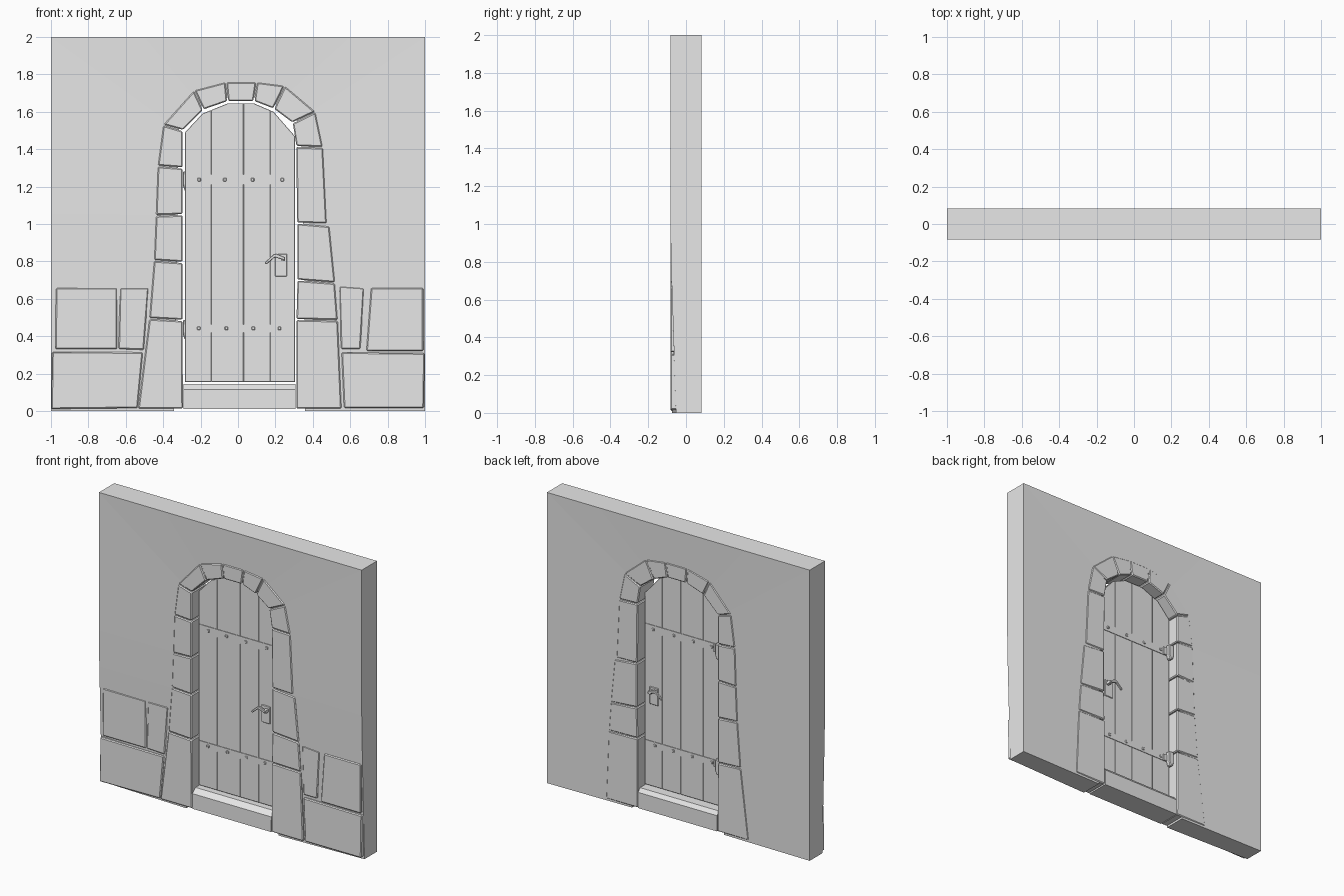
import bpy, bmesh
from mathutils import Vector

cube = bpy.data.objects.get("Cube")
if cube:
    bpy.data.objects.remove(cube, do_unlink=True)

grey = bpy.data.materials.new("plain_grey")
grey.use_nodes = True
COLOUR = (0.8, 0.8, 0.8, 1)
grey.diffuse_color = COLOUR
grey.node_tree.nodes["Principled BSDF"].inputs["Base Color"].default_value = COLOUR


def finish(name, bm, bevel=0):
    bmesh.ops.recalc_face_normals(bm, faces=bm.faces)
    mesh = bpy.data.meshes.new(name)
    bm.to_mesh(mesh)
    bm.free()
    mesh.materials.append(grey)
    ob = bpy.data.objects.new(name, mesh)
    bpy.context.collection.objects.link(ob)
    if bevel:
        mod = ob.modifiers.new("worn_edges", "BEVEL")
        mod.width = bevel
        mod.segments = 1
    return ob


def prism(name, pts, y0, y1, gap=0, bevel=0):
    """Extrude an x-z outline from y0 to y1, pulled in by a joint gap."""
    pts = [Vector(p) for p in pts]
    mid = sum(pts, Vector((0, 0))) / len(pts)
    pts = [p + (mid - p).normalized() * gap for p in pts]
    bm = bmesh.new()
    front = [bm.verts.new((p.x, y0, p.y)) for p in pts]
    back = [bm.verts.new((p.x, y1, p.y)) for p in pts]
    bm.faces.new(front)
    bm.faces.new(back[::-1])
    for i in range(len(pts)):
        j = (i + 1) % len(pts)
        bm.faces.new((front[i], back[i], back[j], front[j]))
    return finish(name, bm, bevel)


def block(name, x0, x1, z0, z1, y0, y1, bevel=0):
    return prism(name, [(x0, z0), (x1, z0), (x1, z1), (x0, z1)], y0, y1, 0, bevel)


# Surround joints: (inner point, outer point), from left foot over the arch
joints = [
    ((-.293, .01), (-.535, .01)), ((-.295, .485), (-.475, .495)),
    ((-.295, .795), (-.45, .805)), ((-.295, 1.05), (-.44, 1.045)),
    ((-.295, 1.3), (-.43, 1.31)), ((-.295, 1.5), (-.4, 1.53)),
    ((-.185, 1.61), (-.235, 1.715)), ((-.055, 1.655), (-.065, 1.76)),
    ((.085, 1.655), (.1, 1.76)), ((.19, 1.615), (.25, 1.74)),
    ((.29, 1.54), (.415, 1.6)), ((.31, 1.415), (.455, 1.41)),
    ((.315, 1.005), (.475, 1.0)), ((.315, .7), (.52, .685)),
    ((.31, .49), (.535, .485)), ((.31, .01), (.555, .01)),
]
for i in range(len(joints) - 1):
    (a, b), (c, d) = joints[i], joints[i + 1]
    if i == 12:
        b = (.49, .99)
    prism("surround_stone_%d" % i, [a, b, d, c], -.082, .081, .004, .006)

# Wall: ring from the opening to the panel edge, hollowed slightly towards the opening
rim = [(-1, 0), (-1, .5), (-1, .8), (-1, 1.05), (-1, 1.3), (-1, 2), (-.5, 2), (-.15, 2),
       (.2, 2), (.6, 2), (1, 2), (1, 1.41), (1, 1), (1, .69), (1, .49), (1, 0)]
bm = bmesh.new()
rows = []
for (inner, outer), (rx, rz) in zip(joints, rim):
    ix, iz = Vector(inner).lerp(Vector(outer), .2)
    if rz == 0:
        iz = 0
    front = -.083 + .03 * max(0, 1 - rz / .9)
    rows.append([bm.verts.new(p) for p in
                 ((ix, -.075, iz), (rx, front, rz), (rx, .083, rz), (ix, .075, iz))])
for r, s in zip(rows, rows[1:]):
    for k in range(4):
        m = (k + 1) % 4
        bm.faces.new((r[k], r[m], s[m], s[k]))
bm.faces.new(rows[0])
bm.faces.new(rows[-1])
finish("wall", bm)

# Facing stones low on the front
facing = {
    "left_base_stone": ([(-1, .01), (-.535, .015), (-.507, .315), (-.995, .318)], -.082),
    "left_upper_stone": ([(-.978, .33), (-.645, .33), (-.645, .66), (-.975, .66)], -.08),
    "left_narrow_stone": ([(-.64, .33), (-.503, .325), (-.477, .66), (-.632, .66)], -.08),
    "right_base_stone": ([(.565, .015), (.995, .015), (1, .31), (.552, .315)], -.082),
    "right_narrow_stone": ([(.55, .33), (.655, .33), (.675, .66), (.54, .67)], -.077),
    "right_upper_stone": ([(.685, .32), (.992, .32), (.992, .66), (.71, .66)], -.082),
}
for name, (pts, y) in facing.items():
    prism(name, pts, y, -.03, .002, .006)

# Sill: cross-section with a sloped front, run across the opening
bm = bmesh.new()
section = [(-.08, .012), (.08, .012), (.08, .12), (.06, .145), (-.045, .145), (-.078, .115)]
ends = [[bm.verts.new((x, y, z)) for y, z in section] for x in (-.292, .308)]
for e in ends:
    bm.faces.new(e)
for i in range(len(section)):
    j = (i + 1) % len(section)
    bm.faces.new((ends[0][i], ends[0][j], ends[1][j], ends[1][i]))
finish("sill", bm)

# Door planks, cut to the arch
arch = [(-.283, 1.49), (-.19, 1.59), (-.055, 1.645), (.085, 1.645), (.19, 1.6), (.304, 1.47)]


def arch_z(x):
    for (x0, z0), (x1, z1) in zip(arch, arch[1:]):
        if x0 <= x <= x1:
            return z0 + (z1 - z0) * (x - x0) / (x1 - x0)


cuts = [-.283, -.143, .03, .172, .304]
for i, (a, b) in enumerate(zip(cuts, cuts[1:])):
    top = [(x, z) for x, z in arch if a < x < b]
    outline = [(b, .155), (a, .155), (a, arch_z(a))] + top + [(b, arch_z(b))]
    prism("door_plank_%d" % i, outline, -.02, .015, 0, .002)

# Straps and rivets on both faces, hinges at the back
for level, z, half, rivets in (("upper", 1.237, .027, (-.208, -.07, .078, .236)),
                               ("lower", .442, .022, (-.21, -.062, .082, .222))):
    block(level + "_strap", -.28, .3, z - half, z + half, -.024, .019)
    for i, x in enumerate(rivets):
        block("%s_rivet_%d" % (level, i), x - .009, x + .009, z - .009, z + .009,
              -.03, .025, .003)
    block(level + "_hinge_leaf", -.292, -.23, z - half, z + half, .015, .027)
    prism(level + "_hinge_pin",
          [(-.285, z - .06), (-.265, z - .06), (-.255, z - .03), (-.255, z + .045),
           (-.295, z + .045), (-.295, z - .03)], .018, .052, 0, .005)

# Handle plate and lever on both faces
lever = [(.252, .805), (.252, .822), (.205, .842), (.19, .838), (.142, .793),
         (.152, .784), (.197, .822)]
for side, s, face in (("front", -1, -.02), ("back", 1, .015)):
    block(side + "_lock_plate", .197, .262, .72, .84, face, face + s * .008, .003)
    block(side + "_handle_post", .232, .252, .803, .823, face, face + s * .04)
    prism(side + "_lever", lever, face + s * .03, face + s * .045, 0, .003)
